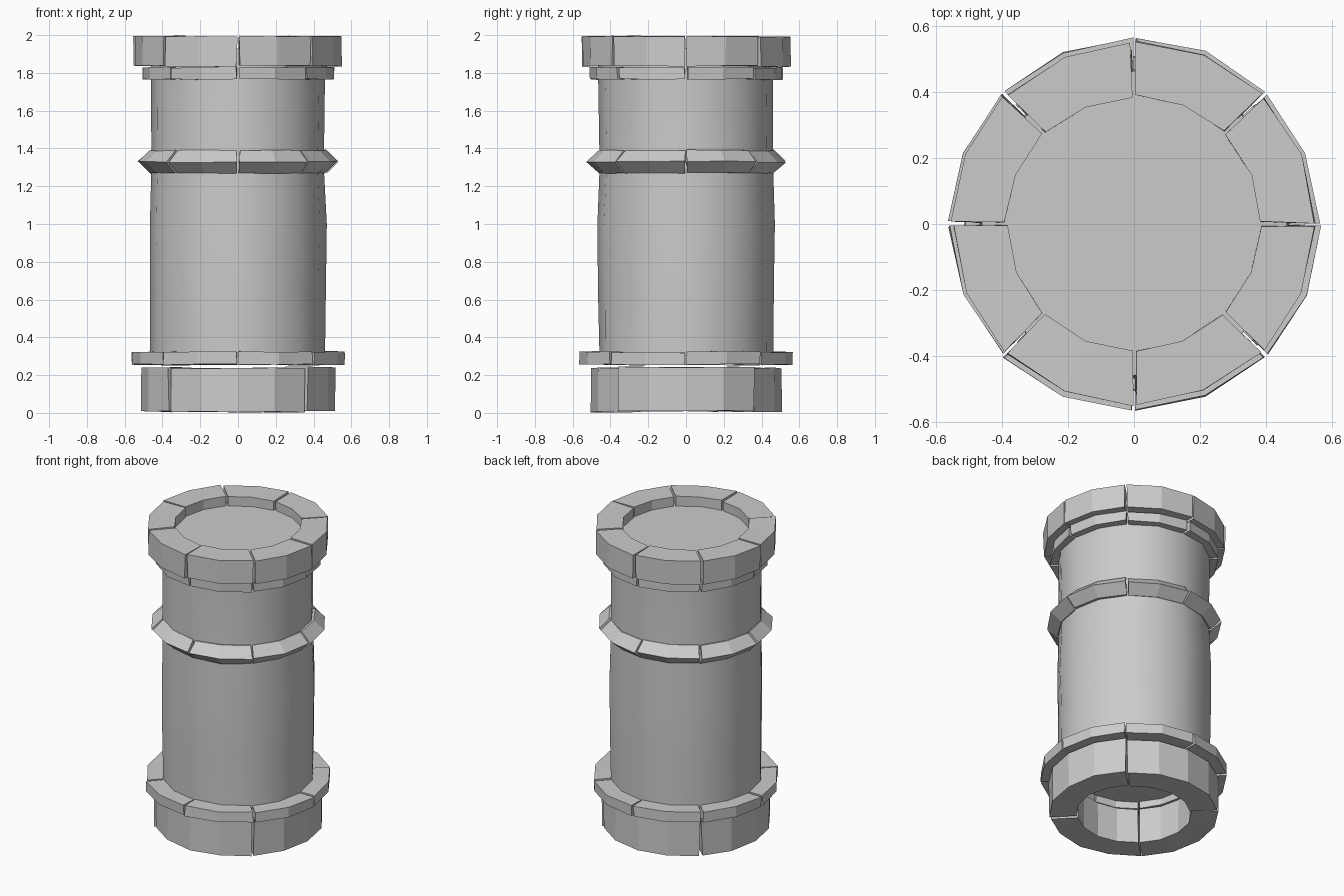
import bpy, bmesh, math, random

if "Cube" in bpy.data.objects:
    bpy.data.objects.remove(bpy.data.objects["Cube"])

random.seed(7)


def finish(name, bm):
    bmesh.ops.recalc_face_normals(bm, faces=bm.faces)
    me = bpy.data.meshes.new(name)
    bm.to_mesh(me)
    bm.free()
    ob = bpy.data.objects.new(name, me)
    bpy.context.collection.objects.link(ob)
    return ob


def stone_ring(name, profile, count, facets, start=0.0, jitter=0.006):
    """Ring of separate chipped blocks, each swept from an (r, z) profile."""
    bm = bmesh.new()
    span = 2 * math.pi / count
    for s in range(count):
        a0 = math.radians(start) + s * span
        dr, dz = random.uniform(-jitter, jitter), random.uniform(-0.003, 0.003)
        rows = []
        for k in range(facets + 1):
            # block ends are pulled back unevenly, leaving thin wedge gaps
            end = 1 if k == 0 else -1 if k == facets else 0
            row = []
            for r, z in profile:
                a = a0 + span * k / facets + end * random.uniform(0.003, 0.022)
                rr = r + dr + random.uniform(-0.003, 0.003)
                zz = z + dz + random.uniform(-0.003, 0.003)
                row.append(bm.verts.new((rr * math.cos(a), rr * math.sin(a), max(zz, 0))))
            rows.append(row)
        n = len(profile)
        for p, q in zip(rows, rows[1:]):
            for i in range(n):
                j = (i + 1) % n
                bm.faces.new((p[i], p[j], q[j], q[i]))
        bm.faces.new(rows[0])
        bm.faces.new(rows[-1][::-1])
    return finish(name, bm)


def box(r_in, r_out, z0, z1):
    return [(r_in, z0), (r_out, z0), (r_out, z1), (r_in, z1)]


# Rings of blocks, bottom to top
stone_ring("base_blocks", box(0.345, 0.51, 0.008, 0.24), 4, 4, start=45)
stone_ring("lower_collar", box(0.36, 0.563, 0.255, 0.323), 8, 2, jitter=0.003)
stone_ring("middle_band", [(0.40, 1.27), (0.465, 1.27), (0.528, 1.33),
                           (0.465, 1.39), (0.40, 1.39)], 8, 2)
stone_ring("upper_collar", box(0.40, 0.508, 1.765, 1.828), 8, 2)
stone_ring("top_blocks", box(0.387, 0.55, 1.835, 1.993), 8, 2)

# Smooth, slightly dented shaft with flat caps
bm = bmesh.new()
SIDES = 16
rows = []
for r, z in [(0.462, 0.30), (0.464, 0.65), (0.468, 1.0), (0.458, 1.30),
             (0.463, 1.76), (0.463, 1.93)]:
    row = []
    for i in range(SIDES):
        a = 2 * math.pi * i / SIDES
        rr = r + random.uniform(-0.004, 0.004)
        row.append(bm.verts.new((rr * math.cos(a), rr * math.sin(a), z)))
    rows.append(row)
for p, q in zip(rows, rows[1:]):
    for i in range(SIDES):
        j = (i + 1) % SIDES
        bm.faces.new((p[i], p[j], q[j], q[i])).smooth = True
bm.faces.new(rows[0][::-1])
bm.faces.new(rows[-1])
for e in bm.edges:
    if any(len(f.verts) > 4 for f in e.link_faces):
        e.smooth = False
finish("shaft", bm)
